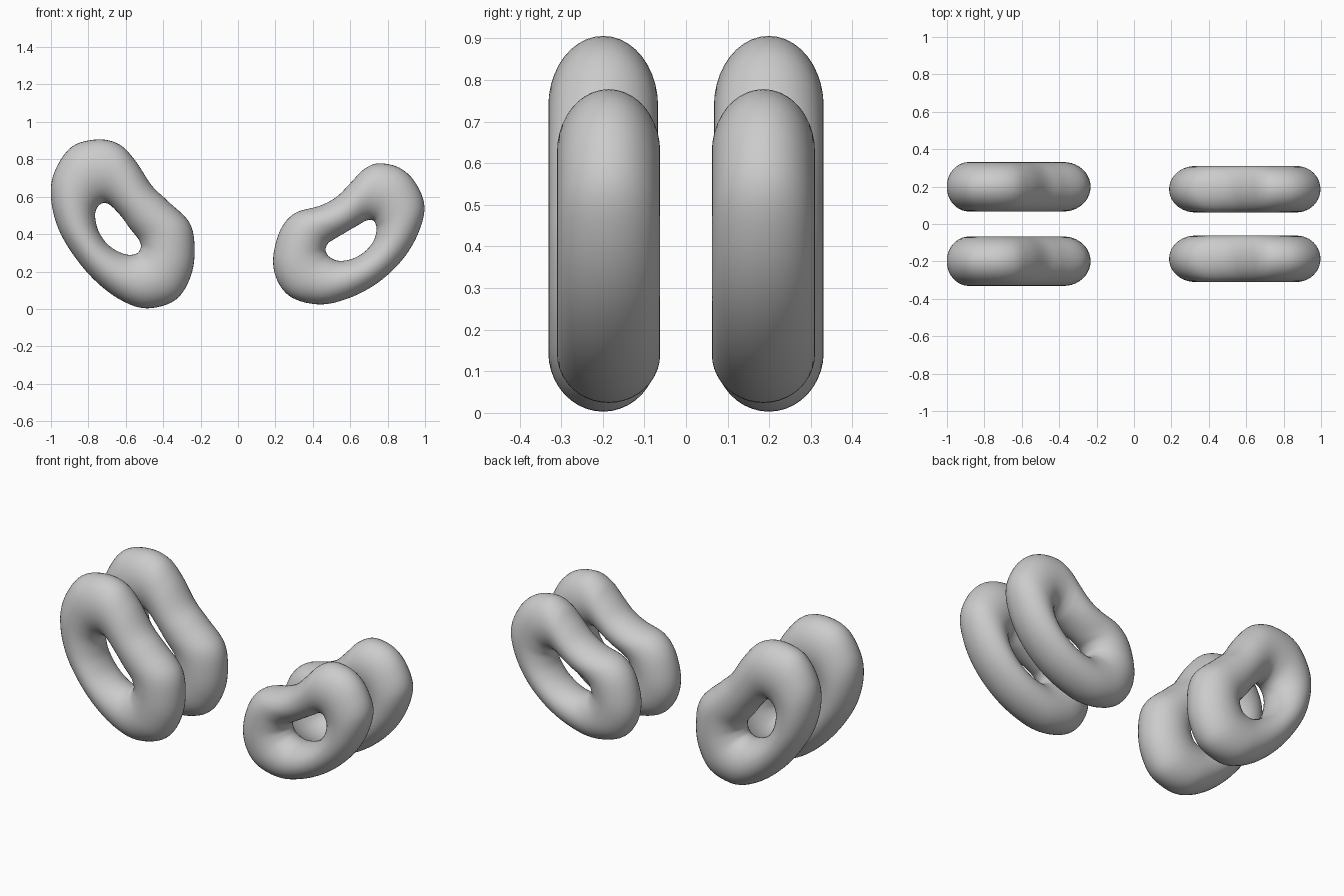
import bpy, bmesh, math
from mathutils import Vector

# Each station: outer edge x, z and matching hole edge x, z (front view)
LARGE = [
    (-.751, .906, -.719, .567), (-.890, .866, -.746, .551), (-.981, .733, -.762, .519),
    (-1.00, .594, -.762, .476), (-.960, .428, -.746, .417), (-.869, .273, -.709, .358),
    (-.751, .139, -.666, .321), (-.618, .043, -.618, .297), (-.484, .003, -.575, .289),
    (-.334, .048, -.537, .299), (-.254, .171, -.521, .326), (-.232, .316, -.521, .348),
    (-.259, .460, -.537, .380), (-.377, .578, -.580, .433), (-.463, .662, -.618, .487),
    (-.548, .791, -.666, .540), (-.634, .879, -.693, .561)]
SMALL = [
    (.751, .778, .703, .476), (.864, .754, .725, .471), (.949, .674, .735, .455),
    (.997, .545, .741, .422), (.960, .396, .725, .364), (.874, .257, .682, .310),
    (.746, .139, .628, .275), (.596, .059, .575, .259), (.441, .024, .527, .259),
    (.291, .059, .489, .278), (.211, .150, .473, .299), (.188, .273, .468, .321),
    (.228, .425, .484, .353), (.307, .513, .516, .374), (.436, .551, .570, .406),
    (.527, .599, .607, .428), (.607, .679, .644, .449), (.671, .745, .676, .468)]
STEPS, SIDES = 6, 40


def smooth_loop(stations):
    """Closed smooth curve through all stations."""
    pts = [Vector(p) for p in stations]
    n, out = len(pts), []
    for i in range(n):
        a, b, c, d = (pts[(i + k) % n] for k in (-1, 0, 1, 2))
        for s in range(STEPS):
            t = s / STEPS
            out.append(0.5 * (2 * b + (c - a) * t + (2 * a - 5 * b + 4 * c - d) * t * t
                              + (3 * b - a - 3 * c + d) * t ** 3))
    return out


def bean_ring(name, stations, y, half_depth):
    """Bean-shaped ring with an elliptical cross-section."""
    bm = bmesh.new()
    rings = []
    for ox, oz, ix, iz in smooth_loop(stations):
        ring = []
        for k in range(SIDES):
            a = 2 * math.pi * k / SIDES
            w = (1 + math.cos(a)) / 2
            ring.append(bm.verts.new((ix + (ox - ix) * w, y + half_depth * math.sin(a),
                                      iz + (oz - iz) * w)))
        rings.append(ring)
    for i, r in enumerate(rings):
        q = rings[(i + 1) % len(rings)]
        for k in range(SIDES):
            m = (k + 1) % SIDES
            bm.faces.new((r[k], r[m], q[m], q[k]))
    bmesh.ops.recalc_face_normals(bm, faces=bm.faces[:])
    for f in bm.faces:
        f.smooth = True
    mesh = bpy.data.meshes.new(name)
    bm.to_mesh(mesh)
    bm.free()
    bpy.context.collection.objects.link(bpy.data.objects.new(name, mesh))


# A front and a back ring on each side
for label, side in (("front", -1), ("back", 1)):
    bean_ring("large_ring_" + label, LARGE, side * 0.199, 0.132)
    bean_ring("small_ring_" + label, SMALL, side * 0.186, 0.124)
